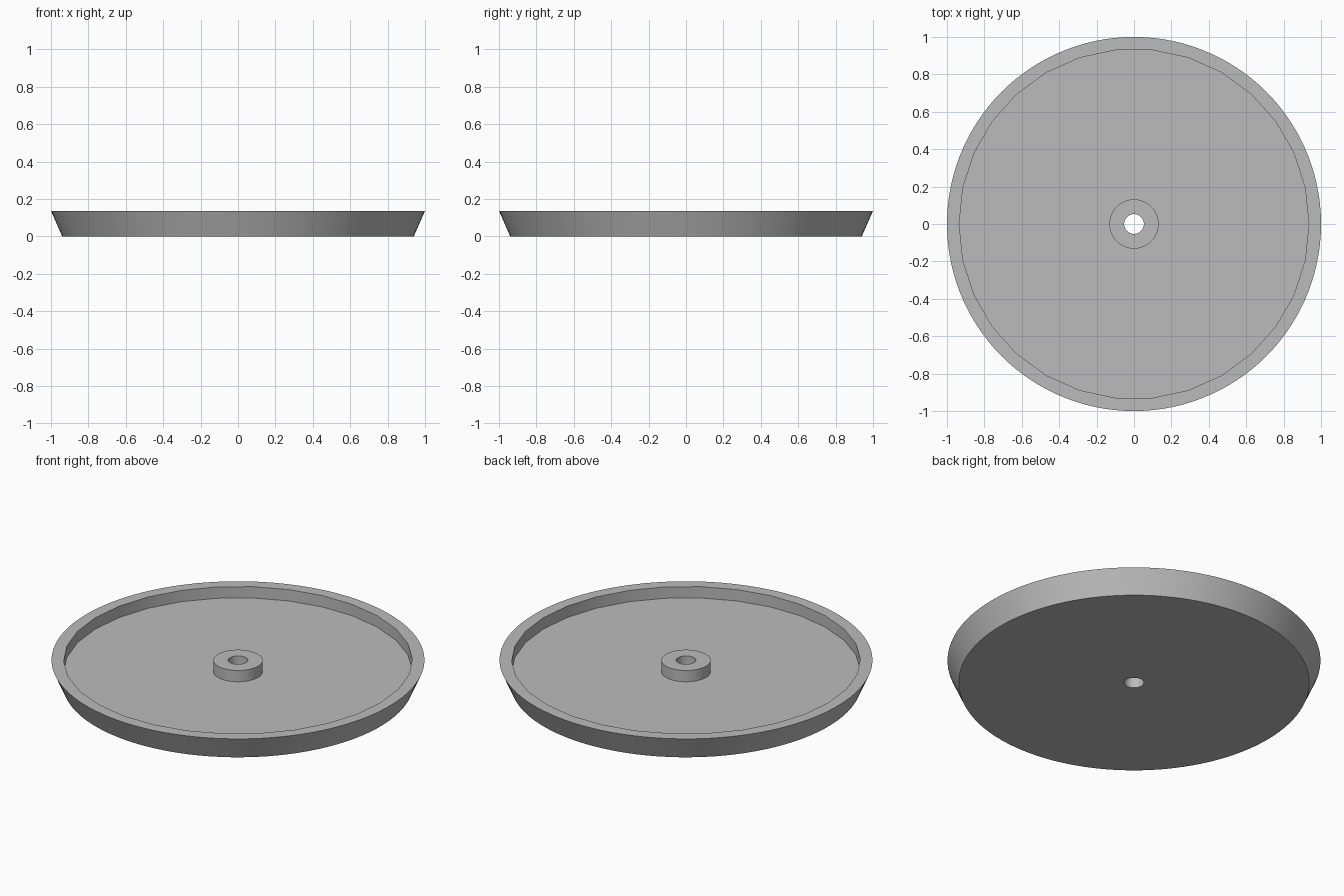
import bpy
from math import radians

cube = bpy.data.objects.get("Cube")
if cube:
    bpy.data.objects.remove(cube, do_unlink=True)

HEIGHT = 0.137
FLOOR = 0.07

# Single grey material
grey = bpy.data.materials.new("plain_grey")
grey.use_nodes = True
grey.diffuse_color = (0.5, 0.5, 0.5, 1)
grey.node_tree.nodes["Principled BSDF"].inputs["Base Color"].default_value = (0.5, 0.5, 0.5, 1)


def frustum(name, r_bottom, r_top, z0, z1, sides, turn=0):
    """Round solid standing between two heights."""
    bpy.ops.mesh.primitive_cone_add(vertices=sides, radius1=r_bottom, radius2=r_top,
                                    depth=z1 - z0, location=(0, 0, (z0 + z1) / 2),
                                    rotation=(0, 0, radians(turn)))
    obj = bpy.context.object
    obj.name = name
    bpy.ops.object.transform_apply(location=True, rotation=True, scale=True)
    obj.data.materials.append(grey)
    return obj


def cut(obj, cutter):
    """Subtract a cutter and bake the result."""
    mod = obj.modifiers.new("cut", "BOOLEAN")
    mod.operation = "DIFFERENCE"
    mod.solver = "EXACT"
    mod.object = cutter
    bpy.context.view_layer.objects.active = obj
    bpy.ops.object.modifier_apply(modifier=mod.name)


# Flared dish and central hub
dish = frustum("dish", 0.94, 1.0, 0, HEIGHT, 120)
hub = frustum("hub", 0.132, 0.132, FLOOR - 0.02, HEIGHT, 60)

# Faceted recess and through bore
recess = frustum("recess_cutter", 0.935, 0.935, FLOOR, HEIGHT + 0.1, 30, 90)
bore = frustum("bore_cutter", 0.053, 0.053, -0.1, HEIGHT + 0.1, 30, 90)

cut(dish, recess)
for part in (dish, hub):
    cut(part, bore)
for cutter in (recess, bore):
    bpy.data.objects.remove(cutter, do_unlink=True)

# Smooth walls with crisp rims
for part in (dish, hub):
    bpy.ops.object.select_all(action="DESELECT")
    part.select_set(True)
    bpy.context.view_layer.objects.active = part
    bpy.ops.object.shade_smooth_by_angle(angle=radians(30))
